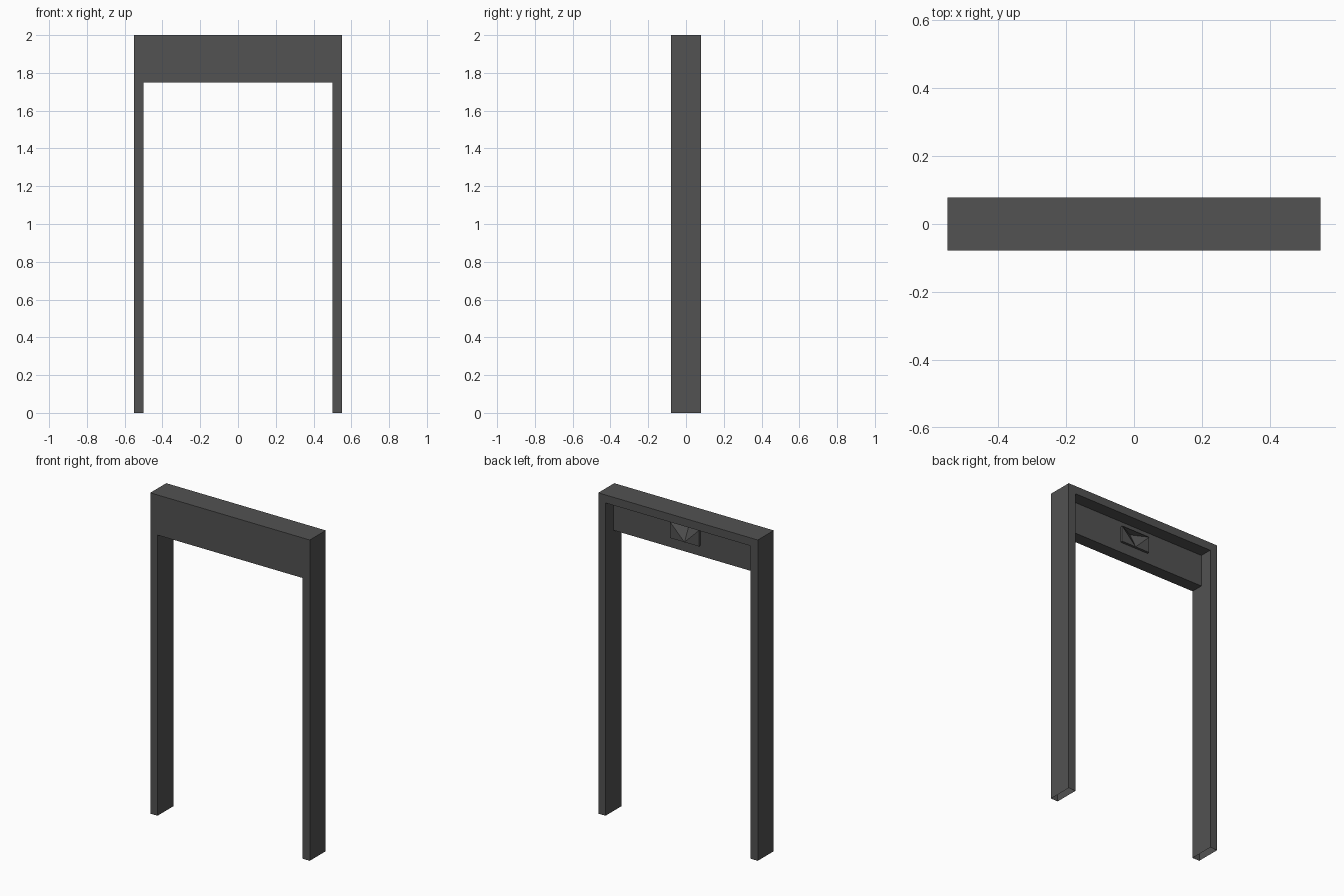
import bpy, bmesh

if "Cube" in bpy.data.objects:
    bpy.data.objects.remove(bpy.data.objects["Cube"])

grey = bpy.data.materials.new("dark_grey")
grey.diffuse_color = (0.085, 0.085, 0.085, 1)
grey.use_nodes = True
grey.node_tree.nodes["Principled BSDF"].inputs["Base Color"].default_value = grey.diffuse_color


def prism(name, profile, y0, y1, open_base=False):
    """Extrude an x/z profile from y0 to y1; optionally leave its floor faces open."""
    bm = bmesh.new()
    face = bm.faces.new([bm.verts.new((x, y0, z)) for x, z in profile])
    new = bmesh.ops.extrude_face_region(bm, geom=[face], use_keep_orig=True)["geom"]
    verts = [g for g in new if isinstance(g, bmesh.types.BMVert)]
    bmesh.ops.translate(bm, verts=verts, vec=(0, y1 - y0, 0))
    bmesh.ops.recalc_face_normals(bm, faces=bm.faces)
    if open_base:
        floor = [f for f in bm.faces if all(v.co.z < 0.001 for v in f.verts)]
        bmesh.ops.delete(bm, geom=floor, context='FACES_ONLY')
    return finish(name, bm)


def finish(name, bm):
    mesh = bpy.data.meshes.new(name)
    bm.to_mesh(mesh)
    bm.free()
    mesh.materials.append(grey)
    ob = bpy.data.objects.new(name, mesh)
    bpy.context.collection.objects.link(ob)
    return ob


def rect(w, z0, z1):
    return [(-w, z0), (w, z0), (w, z1), (-w, z1)]


W, D, T = 0.55, 0.0785, 0.05      # half width, half depth, frame thickness
I = W - T
Z0, Z1 = 1.815, 1.915             # housing height range

# back half: slim frame with open feet
prism("rear_frame", [(-W, 0), (-W, 2), (W, 2), (W, 0), (I, 0), (I, 2 - T),
                     (-I, 2 - T), (-I, 0)], 0, D, True)
# front half: same legs with a deep header
front = prism("front_frame_and_header", [(-W, 0), (-W, 2), (W, 2), (W, 0), (I, 0), (I, 1.75),
                                         (-I, 1.75), (-I, 0)], -D, 0, True)
# drop the hidden seam faces between both halves, keeping the header's rear face
for ob in (bpy.data.objects["rear_frame"], front):
    bm = bmesh.new()
    bm.from_mesh(ob.data)
    seam = [f for f in bm.faces if all(abs(v.co.y) < 1e-5 for v in f.verts)]
    bmesh.ops.delete(bm, geom=seam, context='FACES_ONLY')
    bm.to_mesh(ob.data)
    bm.free()


def plate(name, x, z0, z1, y):
    bm = bmesh.new()
    bm.faces.new([bm.verts.new((a, y, c)) for a, c in reversed(rect(x, z0, z1))])
    return bm


# rear face of the header, with a hole behind the housing
bm = bmesh.new()
for x0, x1, z0, z1 in ((-I, -0.1, 1.75, 1.95), (0.1, I, 1.75, 1.95),
                       (-0.1, 0.1, 1.75, Z0), (-0.1, 0.1, Z1, 1.95)):
    bm.faces.new([bm.verts.new(p) for p in
                  ((x0, 0, z0), (x0, 0, z1), (x1, 0, z1), (x1, 0, z0))])
finish("header_rear_panel", bm)

# small housing with a creased wedge recess
Y = 0.015
bm = bmesh.new()
v = [bm.verts.new(p) for p in (
    (-0.1, 0, Z0), (0.1, 0, Z0), (0.1, 0, Z1), (-0.1, 0, Z1),
    (-0.1, Y, Z0), (0.1, Y, Z0), (0.1, Y, Z1), (-0.1, Y, Z1),
    (0, Y, Z0), (0, -0.035, Z1))]
for f in ((0, 1, 5, 8, 4), (1, 2, 6, 5), (3, 0, 4, 7), (2, 3, 7, 6),
          (4, 8, 7), (8, 5, 6), (8, 6, 9), (8, 9, 7), (6, 7, 9)):
    bm.faces.new([v[i] for i in f])
bmesh.ops.recalc_face_normals(bm, faces=bm.faces)
finish("rear_housing", bm)
